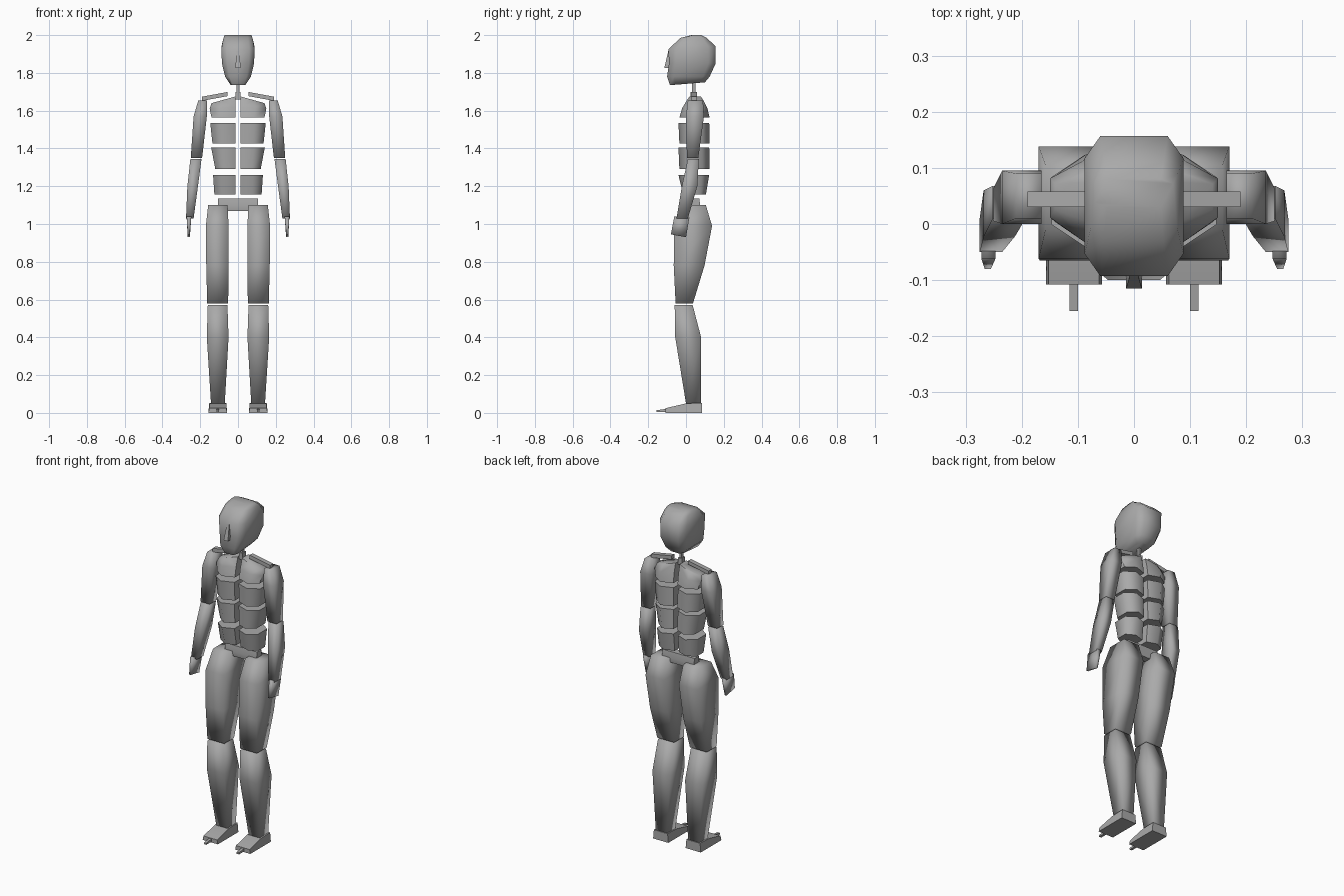
import bpy
import bmesh
import math

cube = bpy.data.objects.get("Cube")
if cube:
    bpy.data.objects.remove(cube, do_unlink=True)

grey = bpy.data.materials.new("plain grey")
grey.use_nodes = True
colour = (0.4, 0.4, 0.4, 1)
grey.diffuse_color = colour
grey.node_tree.nodes["Principled BSDF"].inputs["Base Color"].default_value = colour


def loft(name, rings, angle=100):
    """Skin a closed solid through matching rings of points."""
    bm = bmesh.new()
    loops = [[bm.verts.new(point) for point in ring] for ring in rings]
    count = len(loops[0])
    for low, high in zip(loops, loops[1:]):
        for i in range(count):
            j = (i + 1) % count
            bm.faces.new((low[i], low[j], high[j], high[i]))
    bm.faces.new(loops[0][::-1])
    bm.faces.new(loops[-1])
    bmesh.ops.recalc_face_normals(bm, faces=bm.faces)
    mesh = bpy.data.meshes.new(name)
    bm.to_mesh(mesh)
    bm.free()
    mesh.materials.append(grey)
    part = bpy.data.objects.new(name, mesh)
    bpy.context.collection.objects.link(part)
    bpy.ops.object.select_all(action="DESELECT")
    part.select_set(True)
    bpy.context.view_layer.objects.active = part
    bpy.ops.object.shade_smooth_by_angle(angle=math.radians(angle))
    return part


def box_ring(z, left, right, front, back, cut=0.0, tilt=0.0):
    """Level rectangle with optional cut corners; tilt lifts the back edge."""
    if not cut:
        return [(left, front, z), (right, front, z),
                (right, back, z + tilt), (left, back, z + tilt)]
    dx, dy = (right - left) * cut, (back - front) * cut
    outline = [(left + dx, front), (right - dx, front), (right, front + dy), (right, back - dy),
               (right - dx, back), (left + dx, back), (left, back - dy), (left, front + dy)]
    return [(x, y, z + tilt * (y - front) / (back - front)) for x, y in outline]


def pair(name, rings, angle=100):
    """Build the left part and its mirrored right twin."""
    loft("left_" + name, rings, angle)
    loft("right_" + name, [[(-x, y, z) for x, y, z in ring] for ring in rings], angle)


def limb(name, sections, cut=0.0, angle=100):
    pair(name, [box_ring(*section, cut=cut) for section in sections], angle)


# Head: front edge, back edge and half width at each level
skull = [(1.735, 0.04, -0.085, 0.10, 0.015), (1.78, 0.068, -0.10, 0.125, 0),
         (1.85, 0.085, -0.09, 0.157, 0), (1.925, 0.088, -0.093, 0.157, 0.015),
         (1.985, 0.077, -0.03, 0.11, 0), (2.0, 0.07, 0.03, 0.08, 0)]
loft("head", [box_ring(z, -w, w, front, back, 0.16, tilt)
              for z, w, front, back, tilt in skull], 60)
loft("nose", [box_ring(1.825, -0.014, 0.014, -0.115, -0.07),
              box_ring(1.915, -0.008, 0.008, -0.094, -0.07)], 40)

# Neck in two steps
loft("lower_neck", [box_ring(z, -0.012, 0.012, 0.025, 0.057) for z in (1.66, 1.70)], 40)
loft("upper_neck", [box_ring(z, -0.007, 0.007, 0.032, 0.05) for z in (1.70, 1.76)], 40)

# Collar bones run outward and slightly down
pair("collar_bone", [[(x, y, z + dz) for y, dz in
                      ((0.03, 0), (0.058, 0), (0.058, 0.022), (0.03, 0.022))]
                     for x, z in ((0.055, 1.677), (0.19, 1.652))], 40)


# Torso blocks, narrower towards the sides and notched along the midline
def torso_ring(z, outer, front, back, drop=0.0):
    inner, middle, depth = 0.014, outer * 0.6, back - front
    outline = [(inner, front + depth * 0.16), (middle, front), (outer, front + depth * 0.24),
               (outer, back - depth * 0.24), (middle, back), (inner, back - depth * 0.16)]
    return [(x, y, z - drop * (x - inner) / (outer - inner)) for x, y in outline]


pair("shoulder_block", [torso_ring(1.563, 0.14, -0.035, 0.125),
                        torso_ring(1.62, 0.15, -0.02, 0.113, 0.01),
                        torso_ring(1.675, 0.14, 0.005, 0.092, 0.035)], 60)
blocks = {"chest_block": ((1.425, 0.135), (1.535, 0.147)),
          "rib_block": ((1.29, 0.12), (1.405, 0.142)),
          "belly_block": ((1.155, 0.125), (1.26, 0.132))}
for name, ((bottom, low), (top, high)) in blocks.items():
    shrink = 0.02 if name == "belly_block" else 0
    pair(name, [torso_ring(bottom, low, -0.035 + shrink, 0.125 - shrink),
                torso_ring(top, high, -0.04, 0.123)], 60)

# Pelvis bar
loft("pelvis", [box_ring(1.07, -0.075, 0.075, 0.03, 0.07),
                box_ring(1.1, -0.105, 0.105, 0.025, 0.075),
                box_ring(1.135, -0.105, 0.105, 0.03, 0.07)], 40)

# Arms: level, inner, outer, front, back
limb("upper_arm", [(1.35, 0.19, 0.25, 0.005, 0.065), (1.57, 0.165, 0.235, 0.0, 0.095),
                   (1.655, 0.165, 0.21, 0.01, 0.09)])
limb("lower_arm", [(1.03, 0.235, 0.275, -0.05, 0.01), (1.2, 0.212, 0.268, -0.022, 0.06),
                   (1.345, 0.193, 0.252, 0.01, 0.068)])
pair("hand", [box_ring(0.945, 0.255, 0.266, -0.08, 0.0, tilt=-0.015),
              box_ring(1.04, 0.247, 0.272, -0.062, 0.018, tilt=-0.005)])

# Legs
limb("thigh", [(0.58, 0.052, 0.163, -0.055, 0.037), (0.78, 0.05, 0.168, -0.065, 0.098),
               (0.99, 0.05, 0.17, -0.062, 0.138), (1.1, 0.055, 0.158, -0.01, 0.105)])
limb("shin", [(0.05, 0.07, 0.143, 0.0, 0.08), (0.4, 0.05, 0.165, -0.057, 0.08),
              (0.572, 0.056, 0.16, -0.06, 0.035)])

# Feet slope down to the front, with one thin toe
pair("foot", [[(0.157, y, 0), (0.057, y, 0), (0.062, y, top), (0.152, y, top)]
              for y, top in ((0.085, 0.053), (0.0, 0.05), (-0.108, 0.025))], 40)
pair("toe", [[(x, y, z) for x, z in ((0.1, 0.004), (0.115, 0.004), (0.115, top), (0.1, top))]
             for y, top in ((-0.1, 0.022), (-0.155, 0.014))], 40)
